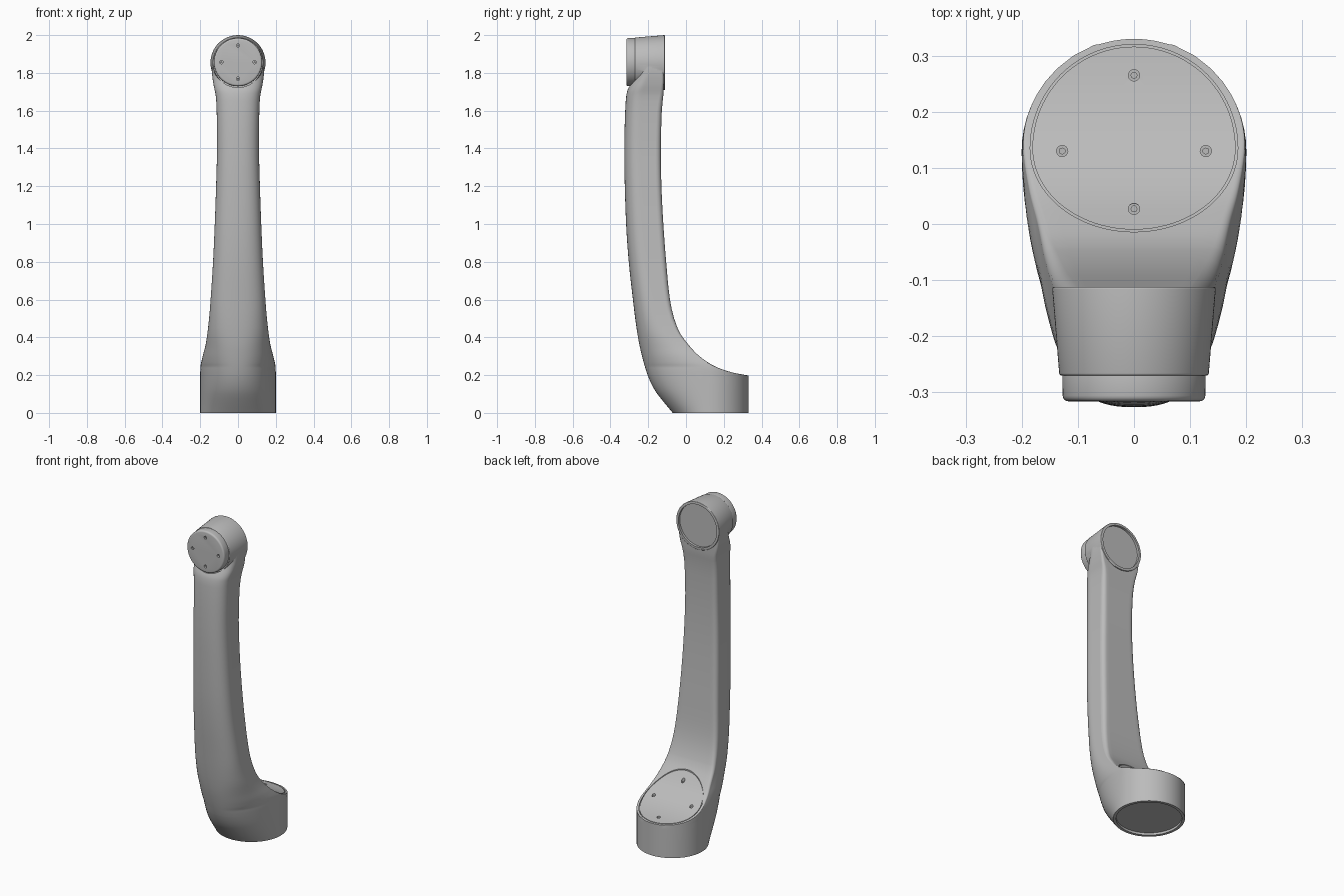
import bpy, bmesh, math
from mathutils import Matrix, Vector

if "Cube" in bpy.data.objects:
    bpy.data.objects.remove(bpy.data.objects["Cube"])

grey = bpy.data.materials.new("plain grey")
grey.diffuse_color = (0.5, 0.5, 0.5, 1)
grey.use_nodes = True
grey.node_tree.nodes["Principled BSDF"].inputs["Base Color"].default_value = grey.diffuse_color

HEAD_Z, BASE_Y = 1.857, 0.13


def curve(table, t):
    """Smooth interpolation through (t, value) pairs."""
    if t <= table[0][0]:
        return table[0][1]
    if t >= table[-1][0]:
        return table[-1][1]
    n = len(table)

    def slope(i):
        a, b = table[max(i - 1, 0)], table[min(i + 1, n - 1)]
        return (b[1] - a[1]) / (b[0] - a[0])
    i = next(k for k in range(n - 1) if table[k + 1][0] >= t)
    (t0, v0), (t1, v1) = table[i], table[i + 1]
    h = t1 - t0
    s = (t - t0) / h
    return (v0 * (2*s**3 - 3*s*s + 1) + v1 * (3*s*s - 2*s**3)
            + h * slope(i) * (s**3 - 2*s*s + s) + h * slope(i + 1) * (s**3 - s*s))


def make(name, bm):
    bmesh.ops.recalc_face_normals(bm, faces=bm.faces)
    me = bpy.data.meshes.new(name)
    bm.to_mesh(me)
    bm.free()
    me.materials.append(grey)
    ob = bpy.data.objects.new(name, me)
    bpy.context.collection.objects.link(ob)
    return ob


def cylinder(name, r1, r2, start, end, bevel=0.0, seg=96):
    """Cone or cylinder between two points, r1 at start, r2 at end."""
    a, b = Vector(start), Vector(end)
    bm = bmesh.new()
    rot = (b - a).to_track_quat('Z', 'Y').to_matrix().to_4x4()
    bmesh.ops.create_cone(bm, cap_ends=True, segments=seg, radius1=r1, radius2=r2,
                          depth=(b - a).length, matrix=Matrix.Translation((a + b) / 2) @ rot)
    if bevel:
        rims = [e for e in bm.edges if any(len(f.verts) > 4 for f in e.link_faces)]
        bmesh.ops.bevel(bm, geom=rims, offset=bevel, segments=4, profile=0.5, affect='EDGES')
    return make(name, bm)


def combine(ob, tool, op='DIFFERENCE'):
    mod = ob.modifiers.new("combine", 'BOOLEAN')
    mod.operation, mod.object, mod.solver = op, tool, 'EXACT'
    bpy.context.view_layer.objects.active = ob
    bpy.ops.object.modifier_apply(modifier=mod.name)
    bpy.data.objects.remove(tool)


# Side and front profiles of the arm, as (z, value)
front = [(0, -.07), (.03, -.095), (.06, -.12), (.12, -.165), (.2, -.203), (.33, -.24),
         (.45, -.262), (.6, -.281), (.8, -.303), (1, -.317), (1.3, -.326), (1.5, -.325),
         (1.65, -.319), (1.7, -.312), (1.73, -.3), (1.76, -.285), (1.8, -.27), (1.86, -.266)]
back = [(.198, .33), (.213, .25), (.235, .18), (.265, .12), (.31, .06), (.365, .01),
        (.42, -.03), (.49, -.06), (.6, -.085), (.8, -.105), (1, -.12), (1.2, -.13),
        (1.4, -.133), (1.6, -.128), (1.7, -.119), (1.86, -.117)]
width = [(0, .2), (.2, .2), (.25, .198), (.3, .187), (.35, .174), (.4, .165), (.5, .153),
         (.6, .145), (.8, .132), (1, .123), (1.2, .116), (1.4, .111), (1.6, .113),
         (1.68, .118), (1.74, .13), (1.8, .138), (1.86, .138)]
nose = [(.25, .34), (.3, .27), (.4, .17), (.5, .125), (.6, .105), (1, .09), (1.86, .08)]
corner = [(.2, .003), (.3, .01), (.6, .025), (1.6, .025), (1.75, .012)]
lid = [(y, z) for z, y in reversed(back)]


def section(z):
    """Horizontal slice: rounded nose, straight sides, flat back."""
    f, w = curve(front, z), curve(width, z)
    b = curve(back, z)

    def half(y):
        return w if y <= BASE_Y else w * math.sqrt(max(0, 1 - ((y - BASE_Y) / .2) ** 2))
    r = min(curve(corner, z), .3 * half(b))
    d = BASE_Y - f if z < .25 else curve(nose, z)
    d = min(d, max(b - f - r - .02, .05))
    p = 2 / (2 + .4 * min(z / .5, 1))
    pts = []
    for i in range(21):
        t = math.pi / 2 * i / 20
        pts.append((w * math.sin(t) ** p, f + d * (1 - max(math.cos(t), 0) ** p)))
    for i in range(1, 17):
        y = f + d + (b - r - f - d) * math.sin(math.pi / 2 * i / 16)
        pts.append((half(y), y))
    xe = half(b - r)
    for i in range(1, 6):
        t = math.pi / 2 * i / 5
        pts.append((xe - r + r * math.cos(t), b - r + r * math.sin(t)))
    for i in range(1, 7):
        pts.append(((xe - r) * (1 - i / 6), b))
    return [(x, y, z) for x, y in pts + [(-x, y) for x, y in pts[-2:0:-1]]]


# Arm body with round foot, lofted from the slices
levels = [.198 * i / 8 for i in range(9)]
levels += [.198 + .252 * (i / 32) ** 1.4 for i in range(1, 33)]
levels += [.45 + .05 * i for i in range(1, 25)] + [1.65 + .01 * i for i in range(1, 21)]
bm = bmesh.new()
rings = [[bm.verts.new(p) for p in section(z)] for z in levels]
n = len(rings[0])
for lo, hi in zip(rings, rings[1:]):
    for i in range(n):
        j = (i + 1) % n
        bm.faces.new((lo[i], lo[j], hi[j], hi[i]))
bm.faces.new(rings[0])
bm.faces.new(rings[-1])
bmesh.ops.remove_doubles(bm, verts=bm.verts, dist=1e-4)
arm = make("arm_body", bm)

# Round head joined on top, with a seat for the cap
combine(arm, cylinder("head", .146, .133, (0, -.112, HEAD_Z - .003), (0, -.27, HEAD_Z - .003), .004),
        'UNION')
combine(arm, cylinder("cap_seat", .134, .134, (0, -.4, HEAD_Z), (0, -.272, HEAD_Z)))

# Recessed mounting faces behind the head and under the foot
combine(arm, cylinder("head_recess", .13, .13, (0, -.05, HEAD_Z - .003), (0, -.126, HEAD_Z - .003)))
combine(arm, cylinder("foot_recess", .183, .183, (0, BASE_Y, -.05), (0, BASE_Y, .014)))

# Thin groove that outlines the lid on the foot
bm = bmesh.new()
loops = []
for off, dz in ((0, -.008), (0, .03), (-.004, .03), (-.004, -.008)):
    loop = []
    for i in range(96):
        a = 2 * math.pi * i / 96
        ry = (.185 if math.sin(a) > 0 else .149) + off
        x, y = (.185 + off) * math.cos(a), .135 + ry * math.sin(a)
        loop.append(bm.verts.new((x, y, curve(lid, y) + dz)))
    loops.append(loop)
for k in range(4):
    p, q = loops[k], loops[(k + 1) % 4]
    for i in range(96):
        j = (i + 1) % 96
        bm.faces.new((p[i], p[j], q[j], q[i]))
combine(arm, make("lid_groove", bm))

# Front cap of the head
cap = cylinder("head_cap", .127, .128, (0, -.316, HEAD_Z), (0, -.262, HEAD_Z), .01)

# Screw holes with sunken screws, four on the lid and four on the cap
parts = [arm, cap]
for i, (x, y) in enumerate(((.128, .13), (-.128, .13), (0, .265), (0, .027))):
    z = curve(lid, y)
    combine(arm, cylinder("hole", .01, .01, (x, y, z - .02), (x, y, z + .04), seg=24))
    parts.append(cylinder(f"lid_screw_{i+1}", .006, .006, (x, y, z - .025), (x, y, z - .008), seg=16))
for i, (x, dz) in enumerate(((.088, 0), (-.088, 0), (0, .088), (0, -.088))):
    z = HEAD_Z + dz
    combine(cap, cylinder("hole", .009, .009, (x, -.35, z), (x, -.3, z), seg=24))
    parts.append(cylinder(f"cap_screw_{i+1}", .005, .005, (x, -.309, z), (x, -.298, z), seg=16))

# Smooth shading with crisp rims
bpy.ops.object.select_all(action='DESELECT')
for ob in parts:
    ob.select_set(True)
bpy.context.view_layer.objects.active = arm
bpy.ops.object.shade_smooth_by_angle(angle=math.radians(35))
